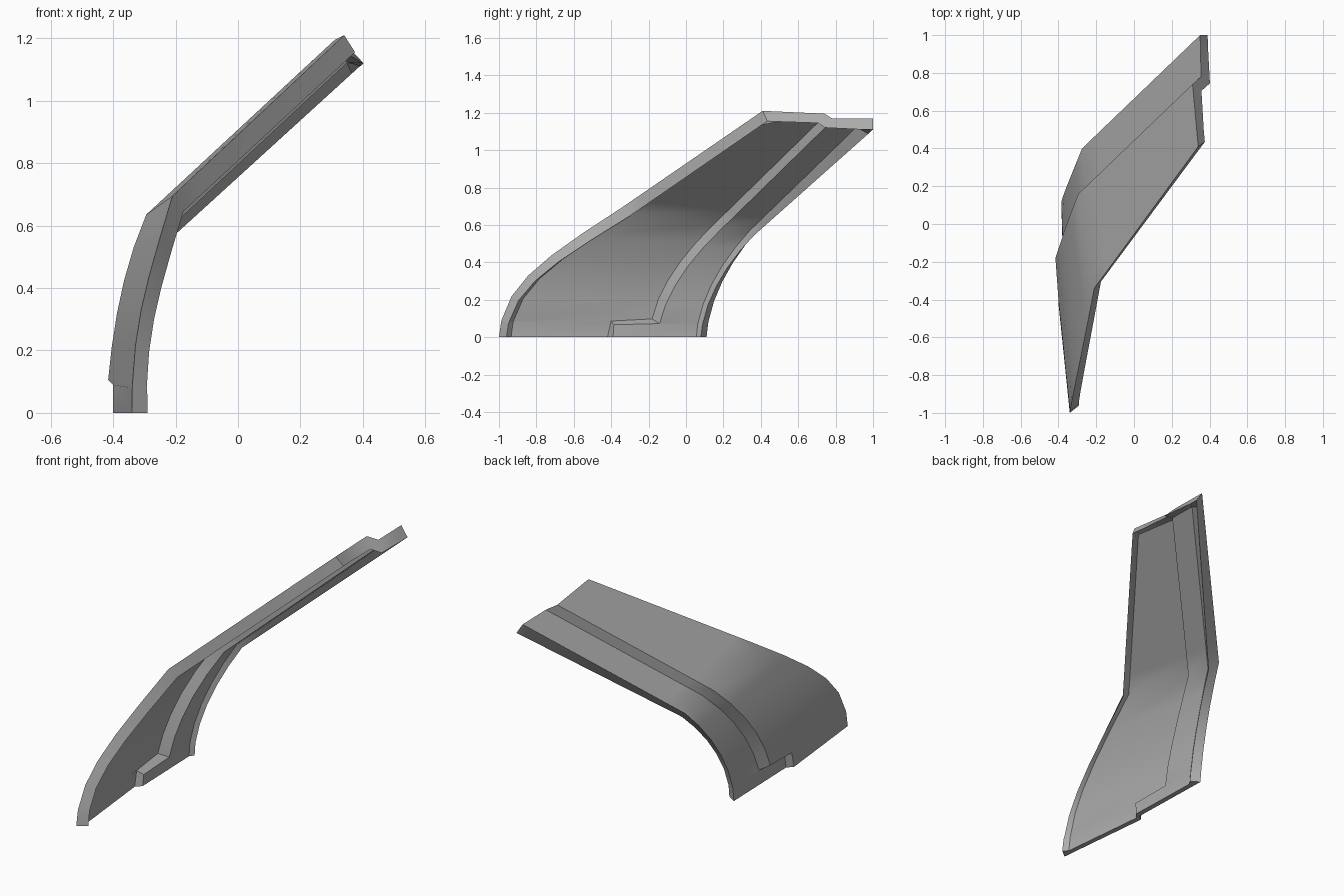
import bpy, bmesh
from mathutils import Vector as V

if "Cube" in bpy.data.objects:
    bpy.data.objects.remove(bpy.data.objects["Cube"])

BEND, CURVE_STEPS = 7, 5
UPPER = (0.12, 0.96, 1.0)          # rows along the straight upper part


def bezier(p, t):
    a, b, c, d = p
    u = 1 - t
    return a * u**3 + b * 3 * u * u * t + c * 3 * u * t * t + d * t**3


def rail(curve, top, start, low_rows):
    """Curved lower part followed by the straight upper part."""
    curve = [V(p) for p in curve]
    pts = list(low_rows)
    for k in range(CURVE_STEPS + 1):
        pts.append(bezier(curve, start + (1 - start) * k / CURVE_STEPS))
    return pts + [curve[-1].lerp(V(top), t) for t in UPPER]


def edge_rail(curve, top, second, third):
    c = [V(p) for p in curve]
    return rail(curve, top, third, [c[0], bezier(c, second)])


def blend(low, mid, high):
    """Offset vector for every row, from foot through bend to top."""
    low, mid, high = V(low), V(mid), V(high)
    return ([low.lerp(mid, r / BEND) for r in range(BEND + 1)]
            + [mid.lerp(high, t) for t in UPPER])


# Rails of the outer skin: front edge, step crest, step foot, rear edge
front = edge_rail([(-.34, -1, 0), (-.34, -.98, .28), (-.295, -.78, .41), (-.21, -.34, .695)],
                  (.34, .41, 1.21), .10, .12)
crest = rail([(-.416, -.18, .105), (-.40, -.14, .28), (-.37, -.02, .46), (-.294, .16, .635)],
             (.31, .74, 1.195), 0, [V((-.4, -.42, 0)), V((-.4, -.4, .09))])
rear = edge_rail([(-.385, .11, 0), (-.39, .12, .2), (-.34, .24, .42), (-.275, .40, .59)],
                 (.35, 1, 1.17), .12, .14)
foot = [p + V((.045, .04, -.025)) for p in crest]
foot[0] = crest[0] + V((.03, .03, 0))
foot[1] = crest[1] + V((.035, .015, -.02))

# Offsets to the inner skin: thin in the panel, deep on the border lip
thin = blend((.03, 0, 0), (.022, -.005, -.026), (.021, -.01, -.024))
deep_front = blend((.05, .04, 0), (.035, .035, -.05), (.035, .025, -.055))
deep_mid = blend((.05, 0, 0), (.045, -.02, -.05), (.047, -.035, -.05))
deep_rear = blend((.05, -.03, 0), (.045, -.035, -.045), (.04, 0, -.06))

outer, inner = [], []
last = len(front) - 1
for r in range(last + 1):
    f, s, t, b = front[r], crest[r], foot[r], rear[r]
    f_in = f.lerp(s, .065 / (s - f).length)
    b_in = b.lerp(t, .055 / (t - b).length)
    row = [f, f_in, s, t, b_in, b]
    deep = [deep_front[r]] * 2 + [deep_mid[r]] * 2 + [deep_rear[r]] * 2
    outer.append(row)
    inner.append([p + (deep[c] if c in (0, 5) or r == last else thin[r])
                  for c, p in enumerate(row)])

# Closed shell from both skins
bm = bmesh.new()
O = [[bm.verts.new(p) for p in row] for row in outer]
I = [[bm.verts.new(p) for p in row] for row in inner]
for r in range(last):
    for c in range(5):
        bm.faces.new((O[r][c], O[r][c + 1], O[r + 1][c + 1], O[r + 1][c]))
        bm.faces.new((I[r][c], I[r + 1][c], I[r + 1][c + 1], I[r][c + 1]))
    for c in (0, 5):
        bm.faces.new((O[r][c], O[r + 1][c], I[r + 1][c], I[r][c]))
for r in (0, last):
    for c in range(5):
        bm.faces.new((O[r][c], O[r][c + 1], I[r][c + 1], I[r][c]))
bmesh.ops.recalc_face_normals(bm, faces=bm.faces[:])

mesh = bpy.data.meshes.new("curved_panel")
bm.to_mesh(mesh)
bm.free()
panel = bpy.data.objects.new("curved_panel", mesh)
bpy.context.collection.objects.link(panel)

# Plain grey finish
grey = bpy.data.materials.new("plain_grey")
grey.use_nodes = True
colour = (.42, .42, .42, 1)
grey.diffuse_color = colour
grey.node_tree.nodes["Principled BSDF"].inputs["Base Color"].default_value = colour
mesh.materials.append(grey)

bpy.ops.object.select_all(action="DESELECT")
panel.select_set(True)
bpy.context.view_layer.objects.active = panel
bpy.ops.object.shade_smooth_by_angle(angle=.6)
